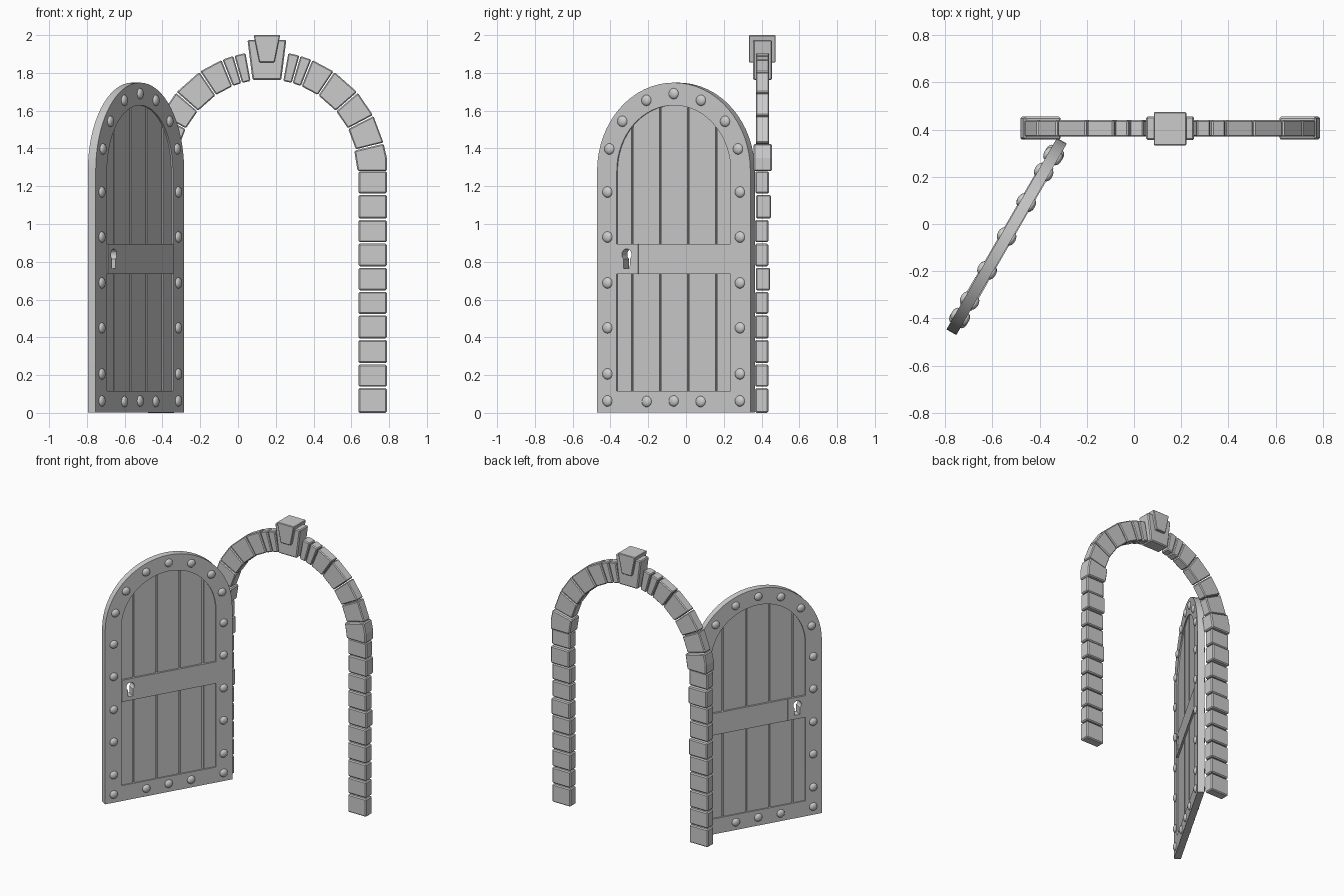
import bpy, bmesh, math
from mathutils import Matrix

if "Cube" in bpy.data.objects:
    bpy.data.objects.remove(bpy.data.objects["Cube"])

CX, SPRING = 0.153, 1.28          # arch centre line and springing height
R_OUT, R_IN = 0.635, 0.485
DOOR = Matrix.Translation((-0.54, -0.053, 0)) @ Matrix.Rotation(math.radians(60), 4, 'Z')


def prism(name, loops, y0, y1, matrix=None, bevel=0.0, smooth=False):
    """Extrude an x-z outline (first loop outer, others holes) from y0 to y1."""
    bm = bmesh.new()
    edges = []
    for loop in loops:
        vs = [bm.verts.new((x, y0, z)) for x, z in loop]
        if len(loops) == 1:
            bm.faces.new(vs)
        else:
            edges += [bm.edges.new((vs[i - 1], vs[i])) for i in range(len(vs))]
    if edges:
        bmesh.ops.triangle_fill(bm, edges=edges, use_beauty=True)
    ext = bmesh.ops.extrude_face_region(bm, geom=bm.faces[:])
    moved = [g for g in ext['geom'] if isinstance(g, bmesh.types.BMVert)]
    bmesh.ops.translate(bm, verts=moved, vec=(0, y1 - y0, 0))
    bmesh.ops.recalc_face_normals(bm, faces=bm.faces[:])
    return finish(name, bm, matrix, bevel, smooth)


def finish(name, bm, matrix=None, bevel=0.0, smooth=False):
    me = bpy.data.meshes.new(name)
    bm.to_mesh(me)
    bm.free()
    ob = bpy.data.objects.new(name, me)
    bpy.context.collection.objects.link(ob)
    if matrix:
        ob.matrix_world = matrix
    if bevel:
        mod = ob.modifiers.new("chamfer", 'BEVEL')
        mod.width, mod.segments = bevel, 1
    if smooth:
        bpy.ops.object.select_all(action='DESELECT')
        ob.select_set(True)
        bpy.context.view_layer.objects.active = ob
        bpy.ops.object.shade_smooth_by_angle(angle=math.radians(30))
    return ob


def rect(x0, x1, z0, z1):
    return [(x0, z0), (x1, z0), (x1, z1), (x0, z1)]


def arched(r, z0, n=32):
    """Outline with straight sides and a semicircular top."""
    arc = [(r * math.cos(math.pi * i / n), SPRING + r * math.sin(math.pi * i / n)) for i in range(n + 1)]
    return [(-r, z0), (r, z0)] + arc


def side_pts(pts, s):
    return [(CX + s * x, z) for x, z in pts]


# Stone surround: pillars and voussoirs, mirrored about the arch centre
levels = [0, 0.135, 0.26, 0.39, 0.52, 0.645, 0.772, 0.9, 1.025, 1.158, 1.283]
depth_shift = [0, 0, 0, 0, 0, 0.01, 0, 0, 0.015, 0.003]
angles = [13.5, 27.6, 41, 56, 68, 74, 80]


def polar(r, deg):
    a = math.radians(deg)
    return (r * math.cos(a), SPRING + r * math.sin(a))


for s, label in ((1, "right"), (-1, "left")):
    for i, d in enumerate(depth_shift):
        z0 = levels[i] + (0.004 if i else 0)
        prism(f"pillar_stone_{label}_{i}", [side_pts(rect(R_IN, R_OUT, z0, levels[i + 1] - 0.004), s)],
              0.366 + d / 3, 0.436 + d, bevel=0.007)
    # springer stone
    prism(f"springer_{label}", [side_pts([(R_IN - 0.005, SPRING), (R_OUT, SPRING), (R_OUT, 1.35),
          polar(R_OUT, 13.2), polar(R_IN - 0.01, 13.2)], s)], 0.358, 0.455, bevel=0.007)
    for i in range(len(angles) - 1):
        a, b = angles[i] + 0.3, angles[i + 1] - 0.3
        prism(f"voussoir_{label}_{i}", [side_pts([polar(R_IN, a), polar(R_OUT, a),
              polar(R_OUT, b), polar(R_IN, b)], s)], 0.37, 0.44, bevel=0.006)


def taper(top, bottom, z1, z0):
    return [(CX - bottom, z0), (CX + bottom, z0), (CX + top, z1), (CX - top, z1)]


# Keystone with its raised centre
prism("keystone", [taper(0.103, 0.076, 1.975, 1.762)], 0.356, 0.456, bevel=0.007)
prism("keystone_boss", [taper(0.07, 0.04, 2.0, 1.855)], 0.333, 0.475, bevel=0.004)

# Door frame
T = 0.024
prism("door_frame", [arched(0.4685, 0.003), arched(0.3485, 0.117)], -T, T, DOOR, smooth=True)

# Planks above and below the lock rail, with a thin backing panel
cuts = [-0.366, -0.257, -0.0857, 0.0857, 0.257, 0.366]
for i in range(5):
    u0, u1 = cuts[i] + 0.006, cuts[i + 1] - 0.006
    prism(f"lower_plank_{i}", [rect(u0, u1, 0.1, 0.745)], -0.015, 0.015, DOOR)
    top = [u1 + (u0 - u1) * k / 8 for k in range(9)]
    prism(f"upper_plank_{i}", [[(u0, 0.885), (u1, 0.885)] +
          [(u, SPRING + math.sqrt(0.37 ** 2 - u * u)) for u in top]], -0.015, 0.015, DOOR)
prism("lower_backing", [rect(-0.36, 0.36, 0.1, 0.74)], -0.006, 0.006, DOOR)
prism("upper_backing", [arched(0.365, 0.89)], -0.006, 0.006, DOOR)

# Lock rail and plate pierced by the keyhole
KU, KZ = -0.285, 0.838
hole = [(KU + 0.03 * math.cos(math.radians(a)), KZ + 0.03 * math.sin(math.radians(a)))
        for a in range(-50, 231, 20)]
hole += [(KU - 0.019, 0.765), (KU + 0.019, 0.765)]
prism("lock_plate", [rect(-0.348, -0.215, 0.735, 0.895), hole], -0.029, 0.029, DOOR)
prism("lock_rail", [rect(-0.213, 0.348, 0.735, 0.895)], -0.028, 0.028, DOOR)

# Rivets on both faces of the frame
spots = [(0, 0.063), (0, SPRING + 0.41)]
for s in (-1, 1):
    spots += [(s * 0.405, z) for z in (0.063, 0.206, 0.45, 0.688, 0.931, 1.169)]
    spots.append((s * 0.165, 0.06))
    spots += [(s * polar(0.41, a)[0], polar(0.41, a)[1]) for a in (16.6, 40, 66)]
bm = bmesh.new()
for u, z in spots:
    for y in (-T, T):
        m = Matrix.Translation((u, y, z)) @ Matrix.Diagonal((0.029, 0.017, 0.029, 1))
        bmesh.ops.create_uvsphere(bm, u_segments=16, v_segments=10, radius=1, matrix=m)
finish("rivets", bm, DOOR, smooth=True)
